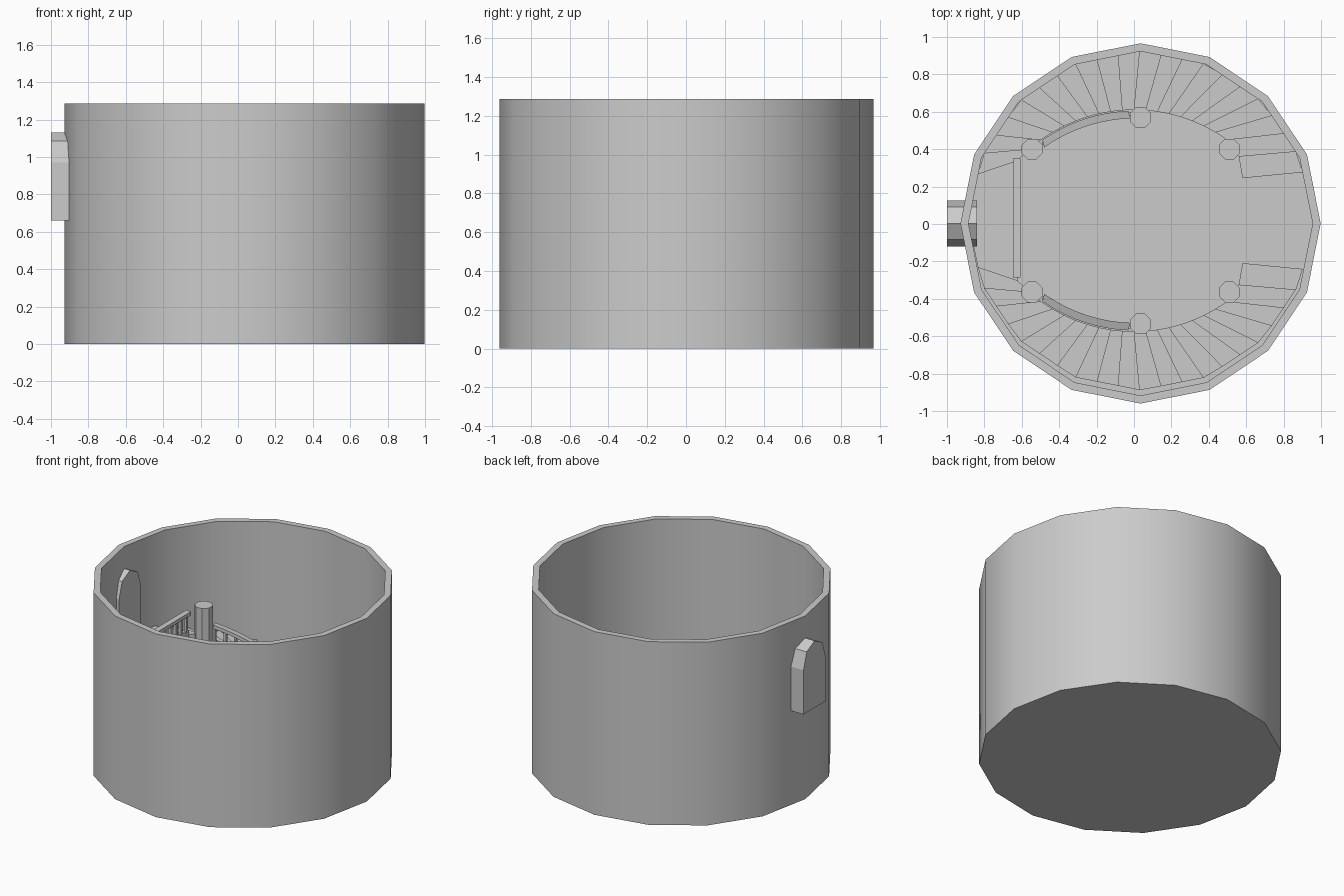
import bpy, bmesh
from math import sin, cos, pi, radians, sqrt
from mathutils import Vector

if "Cube" in bpy.data.objects:
    bpy.data.objects.remove(bpy.data.objects["Cube"])

CX, CY = 0.035, 0.003      # tower axis
MY = 0.018                 # mirror line of the two stairs
LAND = 0.64                # landing height
N = 20                     # steps per flight
RISE = LAND / (N + 1)


def finish(name, bm, smooth=False):
    bmesh.ops.recalc_face_normals(bm, faces=bm.faces)
    me = bpy.data.meshes.new(name)
    bm.to_mesh(me)
    bm.free()
    ob = bpy.data.objects.new(name, me)
    bpy.context.collection.objects.link(ob)
    if smooth:
        bpy.context.view_layer.objects.active = ob
        ob.select_set(True)
        bpy.ops.object.shade_smooth_by_angle(angle=radians(30))
        ob.select_set(False)
    return ob


def loft(bm, a, b):
    """Closed solid between two matching point loops."""
    va = [bm.verts.new(p) for p in a]
    vb = [bm.verts.new(p) for p in b]
    n = len(va)
    for i in range(n):
        j = (i + 1) % n
        bm.faces.new((va[i], va[j], vb[j], vb[i]))
    bm.faces.new(va[::-1])
    bm.faces.new(vb)


def slab(bm, pts, z0, z1):
    loft(bm, [(x, y, z0) for x, y in pts], [(x, y, z1) for x, y in pts])


def flip(pts, s):
    return [(p[0], MY + s * (p[1] - MY), *p[2:]) for p in pts]


def circle(x, y, r, n, start=0.0):
    return [(x + r * cos(start + 2 * pi * i / n), y + r * sin(start + 2 * pi * i / n)) for i in range(n)]


# Tower shell: 16-sided open cup
bm = bmesh.new()
rings = []
for r, z in ((0.963, 0), (0.963, 1.285), (0.92, 1.285), (0.92, 0.01)):
    rings.append([bm.verts.new((x, y, z)) for x, y in circle(CX, CY, r, 16)])
for a, b in zip(rings, rings[1:]):
    for i in range(16):
        j = (i + 1) % 16
        bm.faces.new((a[i], a[j], b[j], b[i]))
bm.faces.new(rings[0][::-1])
bm.faces.new(rings[-1])
finish("tower_wall", bm, True)

# Arched door block through the wall
half = [(0.123, 0.66), (0.123, 0.97), (0.087, 1.085)]
prof = half + [(0, 1.13)] + [(-y, z) for y, z in half[::-1]]
bm = bmesh.new()
loft(bm, [(-1.0, y + CY, z) for y, z in prof], [(-0.84, y + CY, z) for y, z in prof])
finish("door", bm)


def inner_y(x):
    return sqrt(0.85 ** 2 - x * x) - 0.24


def inner(i):
    if i == 0:
        return (0.58, 0.245)
    x = 0.56 - 1.18 * (i - 1) / (N - 1)
    return (x, inner_y(x) if i > 1 else 0.36)


def outer(i):
    a = radians(17.5 + 145.5 * i / N)
    # stay on the flat inner facets of the wall
    f = (a % (pi / 8)) - pi / 16
    r = 0.922 * cos(pi / 16) / cos(f)
    return (CX + r * cos(a), CY + r * sin(a))


def stair_z(x):
    return RISE * (2 + (0.56 - x) / 1.18 * (N - 1))


for s, side in ((1, "back"), (-1, "front")):
    # Curved flight of treads
    bm = bmesh.new()
    for i in range(N):
        z = RISE * (i + 1)
        pts = flip([inner(i), outer(i), outer(i + 1), inner(i + 1)], s)
        slab(bm, pts, max(0.005, z - 2 * RISE), z)
    finish(side + "_stairs", bm)

    # Support pillars
    bm = bmesh.new()
    for x, y, h in ((0.51, 0.4, 0.26), (0.035, 0.57, 0.5), (-0.545, 0.4, 0.815)):
        slab(bm, flip(circle(x, y, 0.06, 8, pi / 8), s), 0.005, h)
    finish(side + "_pillars", bm)

    # Sloping handrail and balusters on the upper part of the flight
    bm = bmesh.new()
    xs = [-0.49 + 0.46 * k / 8 for k in range(9)]
    sect = []
    for x in xs:
        y, z = inner_y(x), stair_z(x) + 0.11
        sect.append(flip([(x, y - 0.005, z), (x + 0.01, y - 0.045, z),
                          (x + 0.01, y - 0.045, z - 0.025), (x, y - 0.005, z - 0.025)], s))
    rv = [[bm.verts.new(p) for p in q] for q in sect]
    for a, b in zip(rv, rv[1:]):
        for i in range(4):
            j = (i + 1) % 4
            bm.faces.new((a[i], a[j], b[j], b[i]))
    bm.faces.new(rv[0])
    bm.faces.new(rv[-1][::-1])
    for x in xs:
        y, z = inner_y(x) - 0.022, stair_z(x)
        slab(bm, flip(circle(x + 0.006, y, 0.012, 4, pi / 4), s), z - 0.05, z + 0.09)
    # bottom rail strip carrying the balusters
    for a, b in zip(sect, sect[1:]):
        loft(bm, [Vector(p) - Vector((0, 0, 0.12)) for p in a],
             [Vector(p) - Vector((0, 0, 0.12)) for p in b])
    finish(side + "_handrail", bm)

# Landing in front of the door
bm = bmesh.new()
oi, ii = outer(N), inner(N)
mir = flip([oi, ii], -1)
slab(bm, [oi, (-0.884, CY), mir[0], mir[1], ii], LAND - 0.05, LAND)
finish("landing", bm)

# Landing railing
bm = bmesh.new()
y0, y1 = -0.285, 0.35


def box(xa, xb, ya, yb, z0, z1):
    slab(bm, [(xa, ya), (xb, ya), (xb, yb), (xa, yb)], z0, z1)


box(-0.648, -0.608, y0, y1, LAND + 0.105, LAND + 0.13)
for k in range(11):
    y = y0 + 0.03 + (y1 - y0 - 0.06) * k / 10
    box(-0.638, -0.618, y - 0.01, y + 0.01, LAND - 0.01, LAND + 0.11)
finish("landing_railing", bm)
